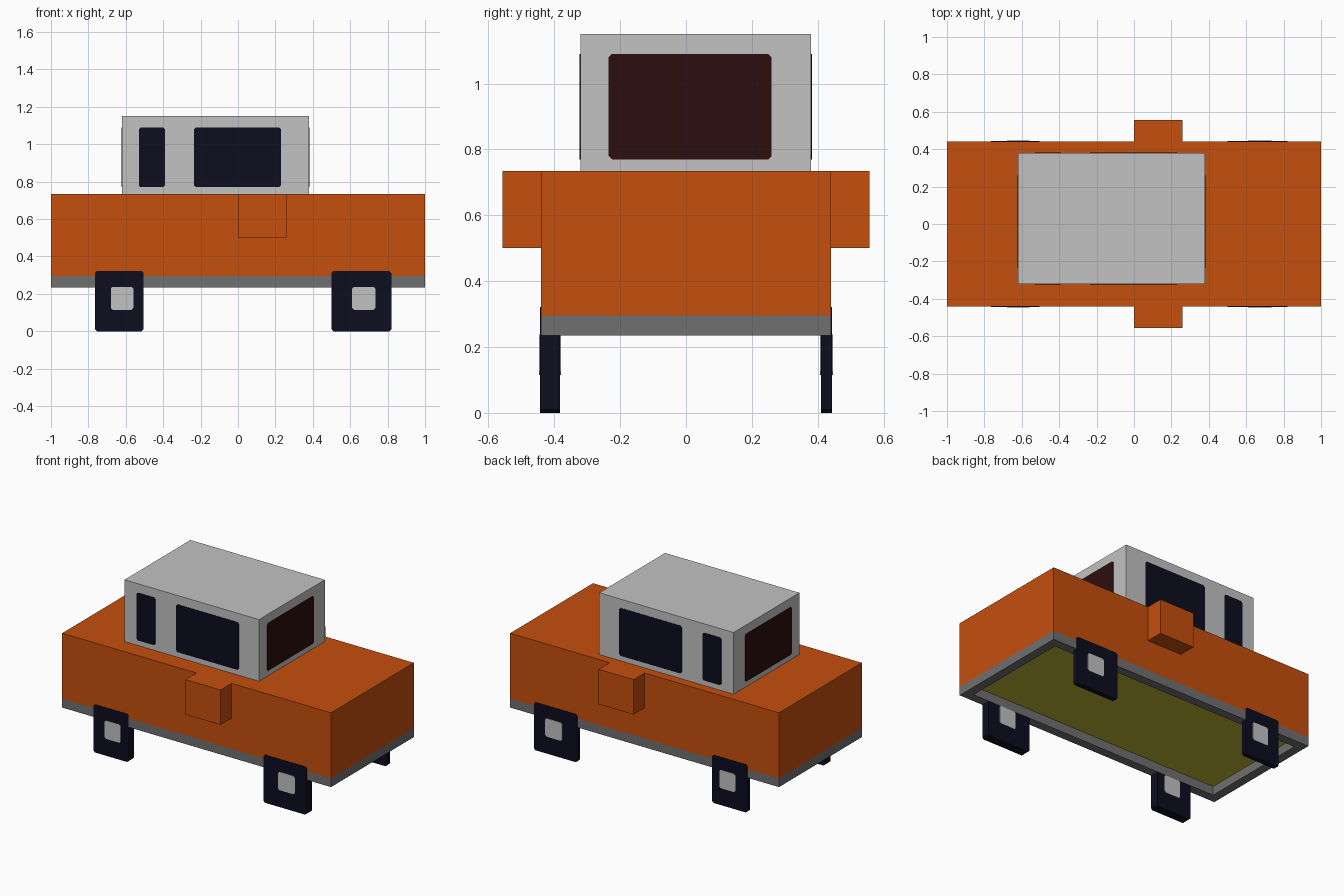
import bpy, bmesh
from mathutils import Vector

cube = bpy.data.objects.get("Cube")
if cube:
    bpy.data.objects.remove(cube, do_unlink=True)


def material(name, rgb):
    m = bpy.data.materials.new(name)
    m.use_nodes = True
    m.diffuse_color = (*rgb, 1)
    m.node_tree.nodes["Principled BSDF"].inputs["Base Color"].default_value = (*rgb, 1)
    return m


ORANGE = material("orange paint", (0.56, 0.077, 0.004))
SILVER = material("light grey", (0.54, 0.54, 0.54))
GREY = material("mid grey", (0.16, 0.16, 0.16))
NAVY = material("dark navy", (0.004, 0.004, 0.014))
MAROON = material("dark maroon", (0.027, 0.0045, 0.0045))
YELLOW = material("mustard underside", (0.52, 0.45, 0.033))


def finish(name, bm, *mats):
    bmesh.ops.recalc_face_normals(bm, faces=bm.faces[:])
    mesh = bpy.data.meshes.new(name)
    bm.to_mesh(mesh)
    bm.free()
    for m in mats:
        mesh.materials.append(m)
    ob = bpy.data.objects.new(name, mesh)
    bpy.context.collection.objects.link(ob)
    return ob


def box_mesh(x, y, z):
    """Box from (min, max) ranges on each axis."""
    bm = bmesh.new()
    bmesh.ops.create_cube(bm, size=1)
    for v in bm.verts:
        v.co = [r[0] if c < 0 else r[1] for c, r in zip(v.co, (x, y, z))]
    return bm


def slab(name, axis, u, z, depth, mat, cut=0.01):
    """Upright plate with clipped corners; axis is its thickness direction."""
    (u0, u1), (z0, z1), (d0, d1) = u, z, depth
    outline = [(u0 + cut, z0), (u1 - cut, z0), (u1, z0 + cut), (u1, z1 - cut),
               (u1 - cut, z1), (u0 + cut, z1), (u0, z1 - cut), (u0, z0 + cut)]
    place = (lambda p, d: (p[0], d, p[1])) if axis == "y" else (lambda p, d: (d, p[0], p[1]))
    bm = bmesh.new()
    face = bm.faces.new([bm.verts.new(place(p, d0)) for p in outline])
    geom = bmesh.ops.extrude_face_region(bm, geom=[face])["geom"]
    shift = Vector(place((0, 0), d1 - d0))
    bmesh.ops.translate(bm, vec=shift, verts=[g for g in geom if isinstance(g, bmesh.types.BMVert)])
    return finish(name, bm, mat)


# Body shell with a differently coloured underside
bm = box_mesh((-1, 1), (-0.44, 0.44), (0.295, 0.735))
bm.normal_update()
for f in bm.faces:
    f.material_index = 1 if f.normal.z < -0.5 else 0
finish("body", bm, ORANGE, YELLOW)

# Open chassis frame below the body
bm = box_mesh((-1, 1), (-0.44, 0.44), (0.235, 0.295))
bm.normal_update()
caps = [f for f in bm.faces if abs(f.normal.z) > 0.5]
bmesh.ops.inset_region(bm, faces=caps, thickness=0.06, use_even_offset=True)
bmesh.ops.bridge_loops(bm, edges=list({e for f in caps for e in f.edges}))
bmesh.ops.delete(bm, geom=caps, context="FACES_ONLY")
finish("chassis_frame", bm, GREY)

# Cabin
CX, CY = (-0.62, 0.38), (-0.32, 0.38)
finish("cabin", box_mesh(CX, CY, (0.735, 1.15)), SILVER)

# Cabin windows on both sides and both ends
GLASS_Z, T = (0.77, 1.09), 0.003
for side, y in (("front", CY[0]), ("back", CY[1])):
    slab(f"{side}_small_window", "y", (-0.53, -0.39), GLASS_Z, (y - T, y + T), NAVY)
    slab(f"{side}_large_window", "y", (-0.235, 0.23), GLASS_Z, (y - T, y + T), NAVY)
for side, x in (("right", CX[0]), ("left", CX[1])):
    slab(f"{side}_end_window", "x", (-0.235, 0.26), GLASS_Z, (x - T, x + T), MAROON)

# Side boxes
for side, y in (("front", (-0.557, -0.44)), ("back", (0.44, 0.557))):
    finish(f"{side}_side_box", box_mesh((0, 0.26), y, (0.5, 0.735)), ORANGE)

# Square wheels with hubs showing on both faces
for side, (y0, y1) in (("front", (-0.443, -0.383)), ("back", (0.41, 0.443))):
    for end, x, hub in (("right", (-0.765, -0.505), (-0.68, -0.56)),
                        ("left", (0.5, 0.82), (0.61, 0.735))):
        slab(f"{side}_{end}_wheel", "y", x, (0, 0.322), (y0, y1), NAVY)
        for face, y in (("a", y0), ("b", y1)):
            slab(f"{side}_{end}_hub_{face}", "y", hub, (0.115, 0.238), (y - T, y + T), SILVER)
